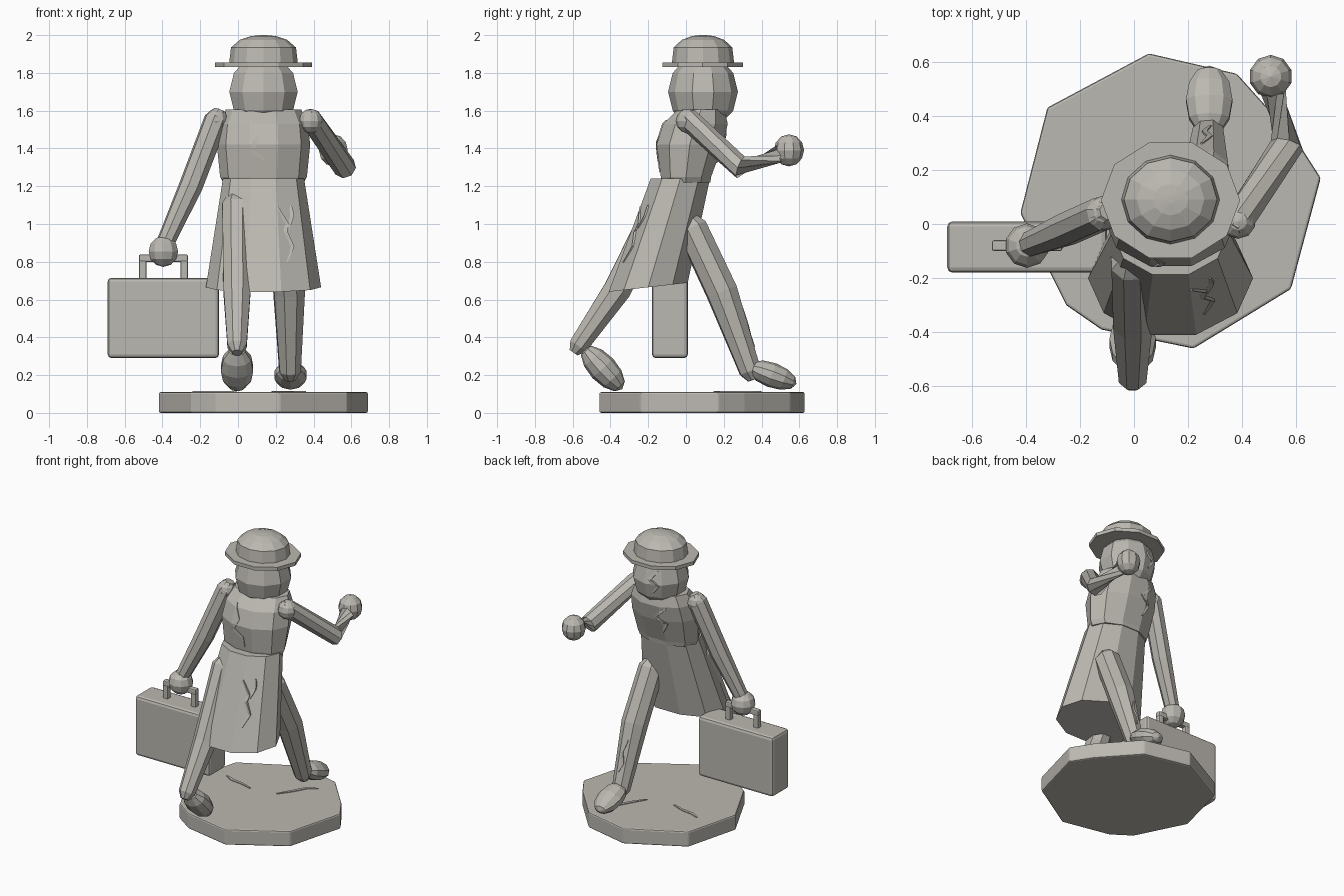
import bpy, bmesh, math
from mathutils import Vector, Matrix
from mathutils.bvhtree import BVHTree

if "Cube" in bpy.data.objects:
    bpy.data.objects.remove(bpy.data.objects["Cube"])

stone = bpy.data.materials.new("pale_stone")
stone.use_nodes = True
stone.diffuse_color = (0.50, 0.48, 0.44, 1)
stone.node_tree.nodes["Principled BSDF"].inputs["Base Color"].default_value = stone.diffuse_color


def finish(name, bm):
    bmesh.ops.recalc_face_normals(bm, faces=bm.faces)
    me = bpy.data.meshes.new(name)
    bm.to_mesh(me)
    bm.free()
    me.materials.append(stone)
    ob = bpy.data.objects.new(name, me)
    bpy.context.collection.objects.link(ob)
    return ob


def bevel(ob, width):
    mod = ob.modifiers.new("soft_edges", "BEVEL")
    mod.width = width
    mod.segments = 2


def skin(name, rings):
    """Join rings of points into a closed, capped form."""
    bm = bmesh.new()
    rows = [[bm.verts.new(p) for p in r] for r in rings]
    n = len(rows[0])
    for a, b in zip(rows, rows[1:]):
        for i in range(n):
            j = (i + 1) % n
            bm.faces.new((a[i], a[j], b[j], b[i]))
    bm.faces.new(rows[0])
    bm.faces.new(rows[-1])
    return finish(name, bm)


def stack(name, sections, sides, cx=0.135):
    """Elliptic sections: centre y, z, half width, half depth, rise towards +y."""
    angles = [math.tau * i / sides for i in range(sides)]
    return skin(name, [[(cx + rx * math.cos(a), cy + ry * math.sin(a), z + tilt * math.sin(a))
                        for a in angles] for cy, z, rx, ry, tilt in sections])


def limb(name, joints, radii, sides=8):
    """Tapered limb through its joints, with rounded ends."""
    pts = [Vector(p) for p in joints]
    start, end = (pts[0] - pts[1]).normalized(), (pts[-1] - pts[-2]).normalized()
    path = ([pts[0] + start * radii[0] * 0.8] + pts + [pts[-1] + end * radii[-1] * 0.8])
    sizes = [radii[0] * 0.5] + list(radii) + [radii[-1] * 0.5]
    rings = []
    for i, p in enumerate(path):
        along = (path[min(i + 1, len(path) - 1)] - path[max(i - 1, 0)]).normalized()
        side = along.cross(Vector((0.3, 1, 0.2))).normalized()
        up = side.cross(along)
        rings.append([p + sizes[i] * (side * math.cos(t) + up * math.sin(t))
                      for t in (math.tau * k / sides for k in range(sides))])
    return skin(name, rings)


def ball(name, centre, size, pitch=0, segments=10, rings=6, lengthwise=False):
    bm = bmesh.new()
    bmesh.ops.create_uvsphere(bm, u_segments=segments, v_segments=rings, radius=1)
    if lengthwise:
        bmesh.ops.rotate(bm, verts=bm.verts, matrix=Matrix.Rotation(math.pi / 2, 3, 'X'))
    m = Matrix.Translation(centre) @ Matrix.Rotation(pitch, 4, 'X') @ Matrix.Diagonal((*size, 1))
    bmesh.ops.transform(bm, verts=bm.verts, matrix=m)
    return finish(name, bm)


def box(name, low, high, width):
    low, high = Vector(low), Vector(high)
    bm = bmesh.new()
    bmesh.ops.create_cube(bm, size=1)
    bmesh.ops.transform(bm, verts=bm.verts, matrix=Matrix.Translation((low + high) / 2)
                        @ Matrix.Diagonal((*(high - low), 1)))
    ob = finish(name, bm)
    bevel(ob, width)
    return ob


def crack(name, target, axis, points):
    """Thin raised vein dropped along an axis onto the target surface."""
    bm = bmesh.new()
    bm.from_mesh(target.data)
    tree = BVHTree.FromBMesh(bm)
    bm.free()
    axis = Vector(axis)
    path = []
    for a, b in zip(points, points[1:]):
        for k in range(4):
            p = Vector(a).lerp(Vector(b), k / 4)
            flat = Vector((p.x, p.y, 0)) if axis.z else Vector((p.x, 0, p.y))
            hit = tree.ray_cast(flat - axis * 3, axis)[0]
            if hit:
                path.append(hit)
    rings = []
    for i, p in enumerate(path):
        along = (path[min(i + 1, len(path) - 1)] - path[max(i - 1, 0)]).normalized()
        side = along.cross(axis).normalized()
        w = 0.004 + 0.007 * math.sin(math.pi * i / (len(path) - 1))
        rings.append([p + side * w - axis * 0.005, p - side * w - axis * 0.005,
                      p - side * w + axis * 0.01, p + side * w + axis * 0.01])
    skin(name, rings)


# Irregular plinth
outline = [(0.055, 0.63), (-0.32, 0.43), (-0.42, 0.04), (-0.25, -0.3), (-0.12, -0.39),
           (0.22, -0.46), (0.58, -0.24), (0.69, 0.17), (0.6, 0.31), (0.38, 0.555)]
plinth = skin("plinth", [[(x, y, z) for x, y in outline] for z in (0, 0.11)])
bevel(plinth, 0.01)

# Coat, chest, head and hat
coat = stack("coat_skirt", [(-0.2, 0.665, 0.305, 0.22, 0.025),
                            (-0.03, 1.24, 0.215, 0.165, 0)], 10)
chest = stack("chest", [(0, 1.22, 0.215, 0.135, 0), (0, 1.25, 0.23, 0.14, 0),
                        (0.02, 1.42, 0.247, 0.185, 0), (0.05, 1.53, 0.235, 0.18, 0),
                        (0.08, 1.605, 0.2, 0.13, 0)], 10)
head = ball("head", (0.135, 0.09, 1.7), (0.19, 0.185, 0.2))
stack("hat_brim", [(0.088, 1.83, 0.257, 0.224, 0), (0.088, 1.855, 0.257, 0.224, 0)], 10)
stack("hat_crown", [(0.09, 1.85, 0.182, 0.165, 0), (0.09, 1.935, 0.172, 0.155, 0),
                    (0.09, 1.975, 0.125, 0.112, 0), (0.09, 1.995, 0.065, 0.058, 0),
                    (0.09, 2.0, 0.015, 0.015, 0)], 12)

# Arms: the right one hangs with the case, the left one swings forward
limb("right_arm", [(-0.115, 0.04, 1.555), (-0.25, -0.02, 1.2), (-0.385, -0.075, 0.9)],
     (0.065, 0.064, 0.048))
limb("left_arm", [(0.385, 0.01, 1.555), (0.565, 0.29, 1.3), (0.515, 0.49, 1.37)],
     (0.06, 0.062, 0.048))
ball("right_shoulder", (-0.115, 0.04, 1.545), (0.065, 0.065, 0.065))
ball("left_shoulder", (0.385, 0.01, 1.545), (0.065, 0.065, 0.065))
ball("right_hand", (-0.395, -0.08, 0.855), (0.082, 0.082, 0.082))
ball("left_hand", (0.505, 0.545, 1.39), (0.08, 0.08, 0.085))

# Striding legs and shoes
limb("right_leg", [(-0.01, -0.14, 1.1), (-0.005, -0.365, 0.65), (-0.005, -0.57, 0.355)],
     (0.08, 0.078, 0.055))
leg = limb("left_leg", [(0.25, 0.03, 0.98), (0.27, 0.19, 0.64), (0.275, 0.34, 0.22)],
           (0.085, 0.088, 0.06))
ball("right_shoe", (-0.005, -0.44, 0.235), (0.09, 0.15, 0.075), math.radians(-47),
     lengthwise=True)
ball("left_shoe", (0.278, 0.455, 0.2), (0.09, 0.138, 0.066), math.radians(-20),
     lengthwise=True)

# Travelling case and handle
box("case", (-0.69, -0.18, 0.29), (-0.1, 0.01, 0.715), 0.02)
for label, x in (("right", -0.505), ("left", -0.285)):
    box(label + "_handle_post", (x - 0.02, -0.1, 0.7), (x + 0.02, -0.06, 0.81), 0.008)
box("handle_bar", (-0.525, -0.1, 0.8), (-0.265, -0.06, 0.838), 0.008)

# Weathering cracks
back, front, down = (0, 1, 0), (0, -1, 0), (0, 0, -1)
crack("chest_back_crack", chest, back,
      [(0.065, 1.55), (0.105, 1.46), (0.07, 1.39), (0.14, 1.34), (0.15, 1.25)])
crack("coat_crack", coat, back,
      [(0.21, 1.09), (0.26, 1.0), (0.25, 0.96), (0.29, 0.88), (0.25, 0.77)])
crack("coat_crack_branch", coat, back, [(0.28, 1.1), (0.285, 1.04), (0.265, 0.96)])
crack("chest_front_crack", chest, front,
      [(0.02, 1.52), (0.1, 1.45), (0.03, 1.4), (0.08, 1.3)])
crack("face_crack", head, front,
      [(0.06, 1.79), (0.11, 1.73), (0.05, 1.69), (0.1, 1.62)])
crack("leg_crack", leg, front, [(0.25, 0.56), (0.28, 0.48), (0.26, 0.41), (0.29, 0.33)])
crack("plinth_crack_right", plinth, down, [(-0.24, 0.22), (-0.18, 0.19), (-0.1, 0.18), (0.02, 0.14)])
crack("plinth_crack_left", plinth, down, [(0.18, 0.18), (0.24, 0.27), (0.29, 0.36), (0.38, 0.41)])
